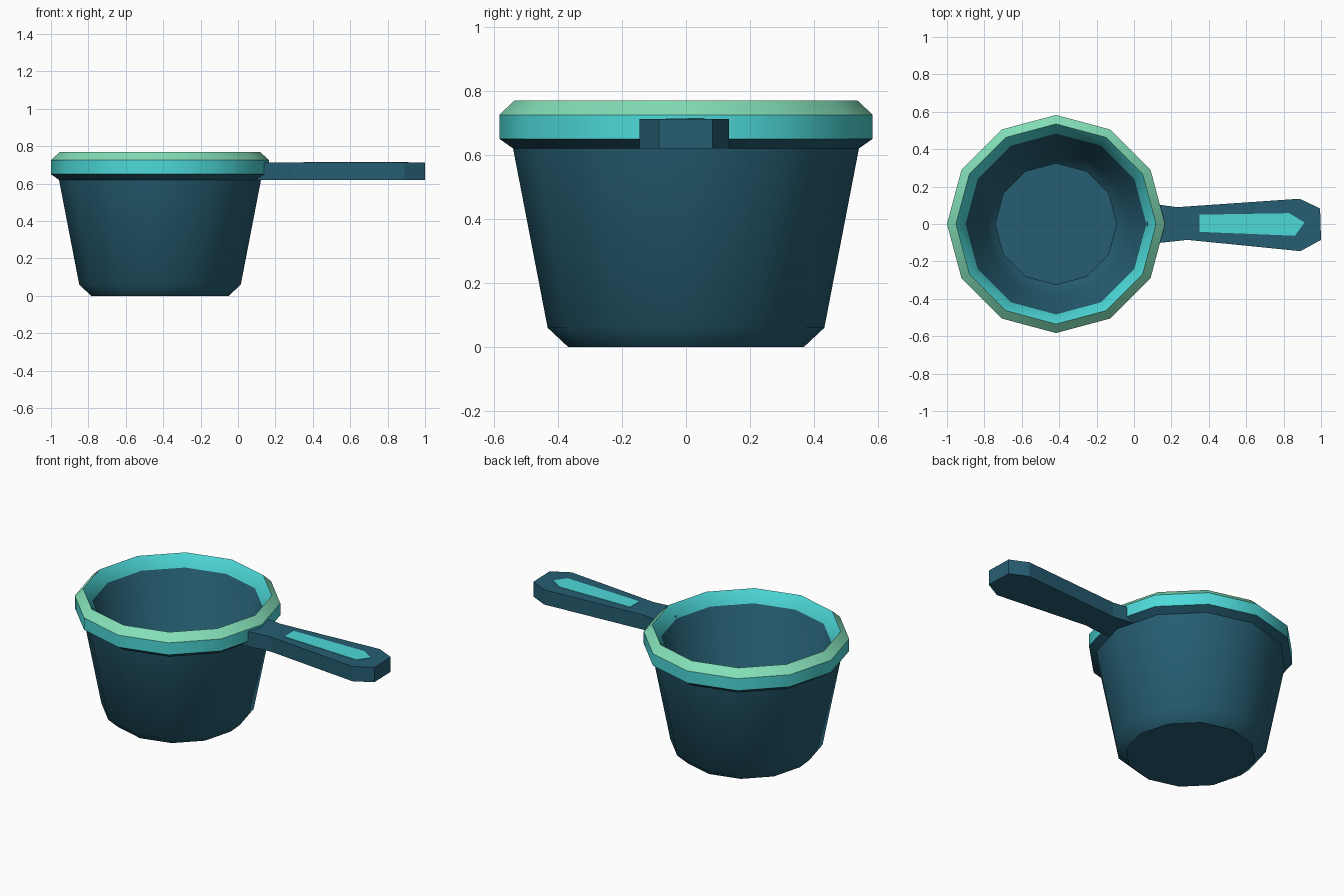
import bpy, bmesh, math

if "Cube" in bpy.data.objects:
    bpy.data.objects.remove(bpy.data.objects["Cube"])


def material(name, rgb):
    m = bpy.data.materials.new(name)
    m.diffuse_color = (*rgb, 1)
    m.use_nodes = True
    m.node_tree.nodes["Principled BSDF"].inputs["Base Color"].default_value = m.diffuse_color
    return m


NAVY = material("dark teal", (0.019, 0.112, 0.168))
TURQ = material("turquoise", (0.075, 0.69, 0.69))
MINT = material("mint green", (0.23, 0.74, 0.48))


def finish(name, bm, mats, angle=None):
    bmesh.ops.recalc_face_normals(bm, faces=bm.faces)
    mesh = bpy.data.meshes.new(name)
    bm.to_mesh(mesh)
    bm.free()
    for m in mats:
        mesh.materials.append(m)
    ob = bpy.data.objects.new(name, mesh)
    bpy.context.collection.objects.link(ob)
    if angle:
        bpy.ops.object.select_all(action='DESELECT')
        ob.select_set(True)
        bpy.context.view_layer.objects.active = ob
        bpy.ops.object.shade_smooth_by_angle(angle=math.radians(angle))
    return ob


def plate(name, outline, z0, z1, mat):
    """Extrude a plan outline from z0 to z1."""
    bm = bmesh.new()
    face = bm.faces.new([bm.verts.new((x, y, z0)) for x, y in outline])
    new = bmesh.ops.extrude_face_region(bm, geom=[face])["geom"]
    for v in new:
        if isinstance(v, bmesh.types.BMVert):
            v.co.z = z1
    # extruding keeps the starting face, so the plate is closed
    if not any(len(f.verts) == len(outline) and f.calc_center_median().z < z0 + 1e-5
               for f in bm.faces):
        bm.faces.new([v for v in bm.verts if v.co.z < z0 + 1e-5])
    return finish(name, bm, [mat])


# Pot bowl: 12-sided lathe, (radius, height, colour of the band that follows)
SIDES, CX = 12, -0.417
profile = [
    (0.368, 0.00, 0), (0.432, 0.06, 0), (0.540, 0.62, 0),   # outer wall
    (0.583, 0.65, 1), (0.583, 0.725, 2), (0.535, 0.77, 1),  # rim
    (0.482, 0.70, 0), (0.385, 0.12, 0), (0.325, 0.06, 0),   # inside
]
bm = bmesh.new()
rings = []
for r, z, _ in profile:
    rings.append([bm.verts.new((CX + r * math.cos(math.tau * i / SIDES),
                                r * math.sin(math.tau * i / SIDES), z))
                  for i in range(SIDES)])
for k in range(len(rings) - 1):
    a, b = rings[k], rings[k + 1]
    for i in range(SIDES):
        j = (i + 1) % SIDES
        bm.faces.new((a[i], a[j], b[j], b[i])).material_index = profile[k][2]
bm.faces.new(rings[0][::-1])   # underside
bm.faces.new(rings[-1])        # inner floor
finish("pot_bowl", bm, [NAVY, TURQ, MINT], 39)

# Handle, slightly skewed in plan
plate("handle", [(0.07, 0.112), (0.23, 0.09), (0.885, 0.135), (0.995, 0.083),
                 (1.0, -0.085), (0.89, -0.145), (0.286, -0.085), (0.07, -0.108)],
      0.62, 0.712, NAVY)

# Turquoise inlay on top of the handle
plate("handle_inlay", [(0.35, 0.05), (0.83, 0.058), (0.912, 0.008),
                       (0.86, -0.063), (0.35, -0.042)],
      0.710, 0.715, TURQ)
